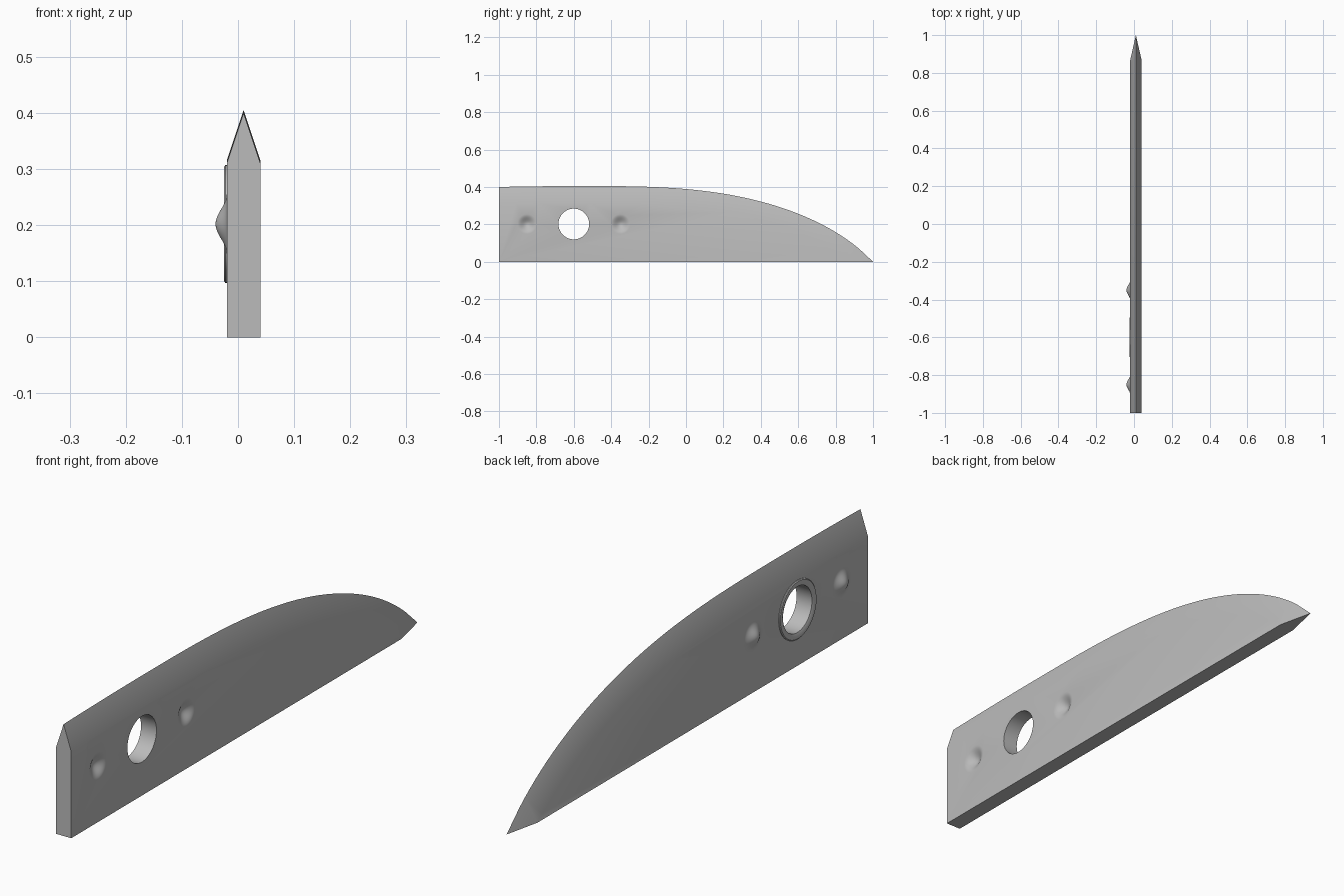
import bpy, bmesh, math

if "Cube" in bpy.data.objects:
    bpy.data.objects.remove(bpy.data.objects["Cube"])

steel = bpy.data.materials.new("steel grey")
steel.diffuse_color = (0.5, 0.5, 0.5, 1)
steel.use_nodes = True
steel.node_tree.nodes["Principled BSDF"].inputs["Base Color"].default_value = steel.diffuse_color

XL, XR, XM, BEVEL, N = -0.02, 0.04, 0.01, 0.09, 64


def make(name, verts, faces):
    me = bpy.data.meshes.new(name)
    me.from_pydata(verts, [], faces)
    bm = bmesh.new()
    bm.from_mesh(me)
    bmesh.ops.recalc_face_normals(bm, faces=bm.faces)
    bm.to_mesh(me)
    bm.free()
    me.materials.append(steel)
    ob = bpy.data.objects.new(name, me)
    bpy.context.collection.objects.link(ob)
    return ob


def lathe(name, profile, y, z, seg=48, ring=False):
    """Spin (radius, x) points about an x-axis line; capped unless ring."""
    verts = [(x, y + r * math.cos(2 * math.pi * i / seg), z + r * math.sin(2 * math.pi * i / seg))
             for r, x in profile for i in range(seg)]
    n, faces = len(profile), []
    for k in range(n if ring else n - 1):
        a, b = k * seg, ((k + 1) % n) * seg
        faces += [(a + i, a + (i + 1) % seg, b + (i + 1) % seg, b + i) for i in range(seg)]
    if not ring:
        faces += [tuple(range(seg)), tuple(range((n - 1) * seg, n * seg))]
    return make(name, verts, faces)


def bell(x0, depth, radius=0.053, steps=10):
    """Smooth domed profile reaching depth toward -x from plane x0."""
    return [(max(radius * (1 - k / steps), 0.001),
             x0 - depth * (0.5 - 0.5 * math.cos(math.pi * k / steps))) for k in range(steps + 1)]


def smooth(ob):
    bpy.ops.object.select_all(action='DESELECT')
    ob.select_set(True)
    bpy.context.view_layer.objects.active = ob
    bpy.ops.object.shade_smooth_by_angle(angle=math.radians(30))


# blade outline: cutting edge curve and its inward offset
def edge(y):
    t = max(0, (y + 0.55) / 1.55)
    back = 0.005 * max(0, (-0.55 - y) / 0.45) ** 2
    return 0.405 - 0.36 * t ** 3 - 0.045 * t ** 12 - back


def offset(y):
    s = (edge(y + 1e-4) - edge(y - 1e-4)) / 2e-4
    L = math.hypot(1, s)
    return y + BEVEL * s / L, edge(y) - BEVEL / L


lo, hi = 0.5, 1.0
for _ in range(40):
    mid = (lo + hi) / 2
    lo, hi = (mid, hi) if offset(mid)[1] > 0 else (lo, mid)
ys = [-1 + (lo + 1) * i / N for i in range(N + 1)]
inner = [offset(y) for y in ys]
inner[0] = (-1, edge(-1) - BEVEL)
inner[-1] = (inner[-1][0], 0)
crest = [(XM, y, edge(y)) for y in ys] + [(XM, 1, 0)]
left = [(XL, y, z) for y, z in inner]
right = [(XR, y, z) for y, z in inner]
nc, ns = len(crest), len(left)
verts = crest + left + right + [(XL, -1, 0), (XR, -1, 0)]
L0, R0, BL, BR = nc, nc + ns, nc + 2 * ns, nc + 2 * ns + 1
faces = [tuple(range(L0, L0 + ns)) + (BL,), tuple(range(R0, R0 + ns)) + (BR,),
         (BL, BR, R0, 0, L0), (BL, L0 + N, nc - 1, R0 + N, BR)]
for o in (L0, R0):
    faces += [(i, i + 1, o + i + 1, o + i) for i in range(N)]
    faces.append((N, nc - 1, o + N))
blade = make("blade", verts, faces)

# bolt hole and two pressed dents on the right side
cutters = [lathe("hole_cutter", [(0.082, -0.1), (0.082, 0.1)], -0.6, 0.202, 64)]
for y in (-0.85, -0.35):
    cutters.append(lathe("dent_cutter", [(0.053, 0.06)] + bell(XR, 0.02), y, 0.202))
bpy.context.view_layer.objects.active = blade
for c in cutters:
    m = blade.modifiers.new("cut", 'BOOLEAN')
    m.operation, m.object, m.solver = 'DIFFERENCE', c, 'EXACT'
    bpy.ops.object.modifier_apply(modifier=m.name)
    bpy.data.objects.remove(c)
smooth(blade)

# matching bumps on the left side
for name, y in (("rear_bump", -0.85), ("front_bump", -0.35)):
    smooth(lathe(name, bell(XL, 0.02), y, 0.202))

# raised collar round the hole
smooth(lathe("hole_collar", [(0.105, XL + 0.002), (0.105, -0.0225), (0.102, -0.025),
                             (0.092, -0.025), (0.082, -0.021), (0.082, XL + 0.002)],
             -0.6, 0.202, 64, ring=True))
